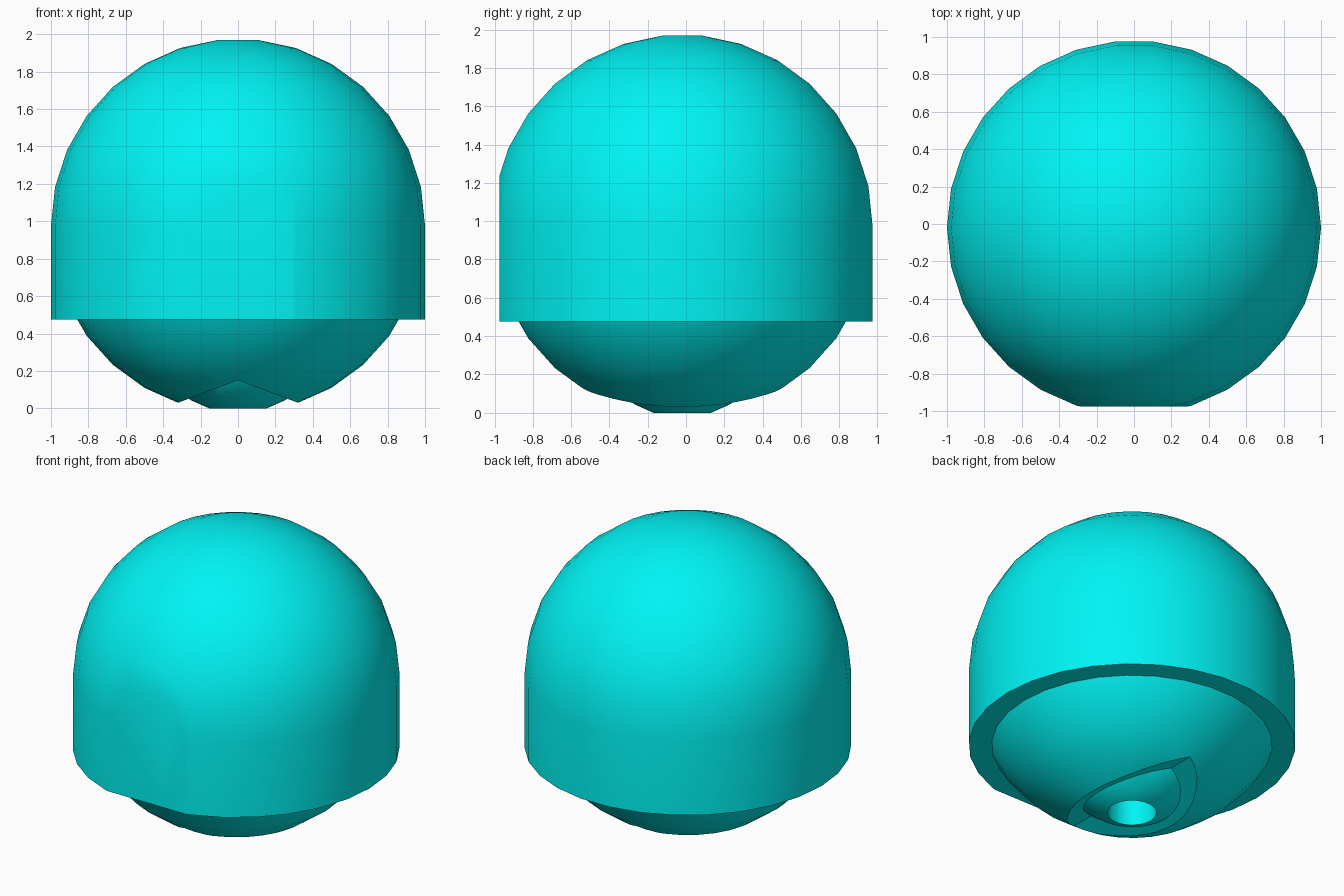
import bpy, bmesh
from math import sin, cos, pi, radians

if "Cube" in bpy.data.objects:
    bpy.data.objects.remove(bpy.data.objects["Cube"])

N = 30                     # sides around every round part
CY = -0.0195               # shared vertical axis (y)
CZ = 0.9755                # centre of the big ball
RIM = 0.4755               # underside of the skirt, centre of the small ball


def make_object(name, bm):
    bmesh.ops.recalc_face_normals(bm, faces=bm.faces)
    mesh = bpy.data.meshes.new(name)
    bm.to_mesh(mesh)
    bm.free()
    ob = bpy.data.objects.new(name, mesh)
    bpy.context.collection.objects.link(ob)
    return ob


def lathe(name, profile):
    """Revolve (radius, z) points and close both ends with flat caps."""
    bm = bmesh.new()
    rings = [[bm.verts.new((r * cos(2 * pi * i / N), CY + r * sin(2 * pi * i / N), z))
              for i in range(N)] for r, z in profile]
    for a, b in zip(rings, rings[1:]):
        for i in range(N):
            j = (i + 1) % N
            bm.faces.new((a[i], a[j], b[j], b[i]))
    bm.faces.new(rings[0][::-1])
    bm.faces.new(rings[-1])
    return make_object(name, bm)


def prism(name, outline, y0, y1):
    """Extrude an (x, z) outline along y."""
    bm = bmesh.new()
    face = bm.faces.new([bm.verts.new((x, y0, z)) for x, z in outline])
    ext = bmesh.ops.extrude_face_region(bm, geom=[face])
    for v in ext["geom"]:
        if isinstance(v, bmesh.types.BMVert):
            v.co.y = y1
    return make_object(name, bm)


def ball_rings(radius, cz):
    return [(radius * sin(radians(a)), cz - radius * cos(radians(a)))
            for a in range(6, 180, 12)]


def boolean(target, tool, operation):
    mod = target.modifiers.new(operation, 'BOOLEAN')
    mod.operation, mod.solver, mod.object = operation, 'EXACT', tool
    bpy.context.view_layer.objects.active = target
    bpy.ops.object.modifier_apply(modifier=mod.name)
    bpy.data.objects.remove(tool, do_unlink=True)


# Domed body: ball underside, flat rim, straight skirt, dome
rings = ball_rings(1.0, CZ)
profile = ([p for p in rings if p[1] < RIM] + [(0.8595, RIM), (1.0, RIM)]
           + [p for p in rings if p[1] > CZ - 0.01])
body = lathe("domed_body", profile)

# Flat face on the front of the body
boolean(body, prism("front_cutter", [(-1, -0.5), (1, -0.5), (1, 2.5), (-1, 2.5)],
                    -1.5, -0.975), 'DIFFERENCE')

# V groove across the underside
boolean(body, prism("groove_cutter", [(-1, -0.225), (1, -0.225), (0, 0.15)],
                    -1.3, 1.3), 'DIFFERENCE')

# Small ball showing in the groove, with a hole up its middle
boolean(body, lathe("small_ball", ball_rings(0.5, RIM)), 'UNION')
boolean(body, lathe("hole_cutter", [(0.15, -0.3), (0.15, 0.5)]), 'DIFFERENCE')

# Cyan finish and smooth shading
mat = bpy.data.materials.new("cyan")
mat.diffuse_color = (0.0, 0.9, 0.9, 1)
mat.use_nodes = True
mat.node_tree.nodes["Principled BSDF"].inputs["Base Color"].default_value = mat.diffuse_color
body.data.materials.clear()
body.data.materials.append(mat)
bpy.ops.object.select_all(action='DESELECT')
body.select_set(True)
bpy.context.view_layer.objects.active = body
bpy.ops.object.shade_smooth_by_angle(angle=radians(20))
